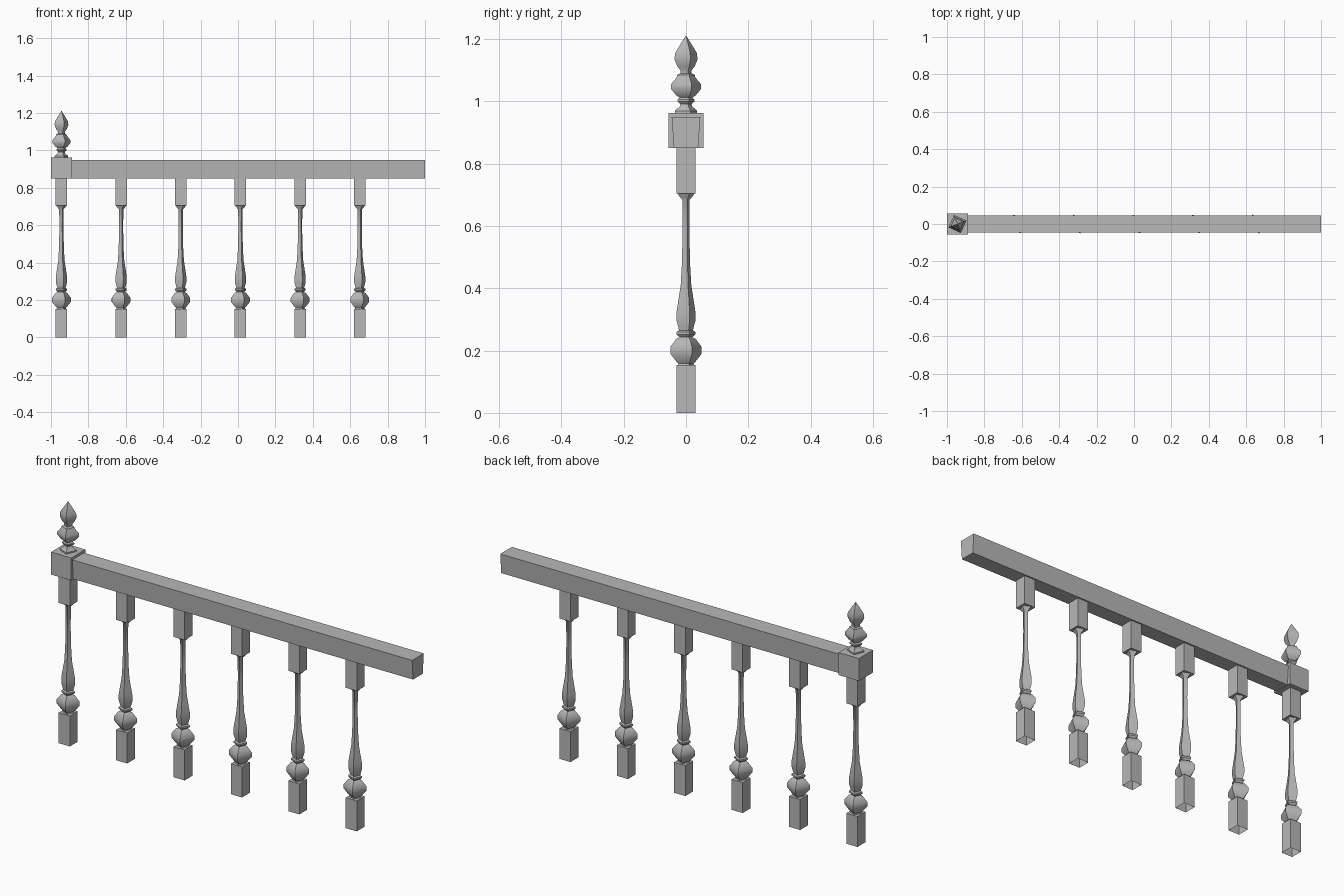
import bpy, bmesh, math

if "Cube" in bpy.data.objects:
    bpy.data.objects.remove(bpy.data.objects["Cube"], do_unlink=True)

grey = bpy.data.materials.new("plain grey")
grey.use_nodes = True
colour = (0.48, 0.48, 0.48, 1)
grey.diffuse_color = colour
grey.node_tree.nodes["Principled BSDF"].inputs["Base Color"].default_value = colour

TURN = math.radians(21)   # turned parts are square, set at an angle


def finish(name, bm):
    bmesh.ops.recalc_face_normals(bm, faces=bm.faces)
    mesh = bpy.data.meshes.new(name)
    bm.to_mesh(mesh)
    bm.free()
    mesh.materials.append(grey)
    obj = bpy.data.objects.new(name, mesh)
    bpy.context.collection.objects.link(obj)
    return obj


def box(name, x0, x1, half_y, z0, z1, half_bottom=None, open_bottom=False):
    bm = bmesh.new()
    bmesh.ops.create_cube(bm, size=1)
    for v in bm.verts:
        low = v.co.z < 0
        half = half_bottom if low and half_bottom else half_y
        v.co = (x0 if v.co.x < 0 else x1,
                math.copysign(half, v.co.y),
                z0 if low else z1)
    bm.normal_update()
    if open_bottom:
        caps = [f for f in bm.faces if f.normal.z < -0.9]
        bmesh.ops.delete(bm, geom=caps, context="FACES_ONLY")
    return finish(name, bm)


def turned(name, x, profile):
    """Four-sided turning from (half width, height) pairs."""
    bm = bmesh.new()
    rings = []
    for half, z in profile:
        r = half / math.cos(TURN)
        rings.append([bm.verts.new((x + r * math.cos(TURN + k * math.pi / 2),
                                    r * math.sin(TURN + k * math.pi / 2), z))
                      for k in range(4)])
    for low, high in zip(rings, rings[1:]):
        for k in range(4):
            n = (k + 1) % 4
            bm.faces.new((low[k], low[n], high[n], high[k]))
    bmesh.ops.remove_doubles(bm, verts=bm.verts, dist=0.0005)
    obj = finish(name, bm)
    bpy.ops.object.select_all(action="DESELECT")
    obj.select_set(True)
    bpy.context.view_layer.objects.active = obj
    bpy.ops.object.shade_smooth_by_angle(angle=math.radians(40))
    return obj


# Bulb, collar, vase and slim shaft
spindle = [(0.027, 0.15), (0.024, 0.158), (0.031, 0.165), (0.050, 0.19),
           (0.050, 0.212), (0.031, 0.238), (0.020, 0.243), (0.030, 0.252),
           (0.030, 0.26), (0.022, 0.265), (0.030, 0.295), (0.030, 0.325),
           (0.024, 0.365), (0.017, 0.41), (0.013, 0.48), (0.011, 0.58),
           (0.012, 0.685), (0.021, 0.695), (0.028, 0.706)]

# Foot ring, bulb and pointed tip
finial = [(0.036, 0.962), (0.036, 0.97), (0.020, 0.984), (0.018, 0.992),
          (0.027, 1.0), (0.027, 1.006), (0.020, 1.012), (0.032, 1.02),
          (0.048, 1.04), (0.048, 1.055), (0.030, 1.077), (0.028, 1.085),
          (0.018, 1.09), (0.018, 1.1), (0.028, 1.113), (0.037, 1.135),
          (0.035, 1.155), (0.016, 1.187), (0, 1.212)]

FIRST, STEP, HALF = -0.944, 0.319, 0.031
for i in range(6):
    x = FIRST + i * STEP
    box(f"lower_post_{i + 1}", x - HALF, x + HALF, HALF, 0, 0.153, open_bottom=True)
    turned(f"spindle_{i + 1}", x, spindle)
    box(f"upper_post_{i + 1}", x - HALF, x + HALF, HALF, 0.705, 0.853)

# Handrail, end block and finial
box("handrail", -0.89, 1, 0.046, 0.851, 0.95, half_bottom=0.039)
box("end_block", -1, -0.888, 0.056, 0.85, 0.963)
turned("finial", FIRST, finial)
